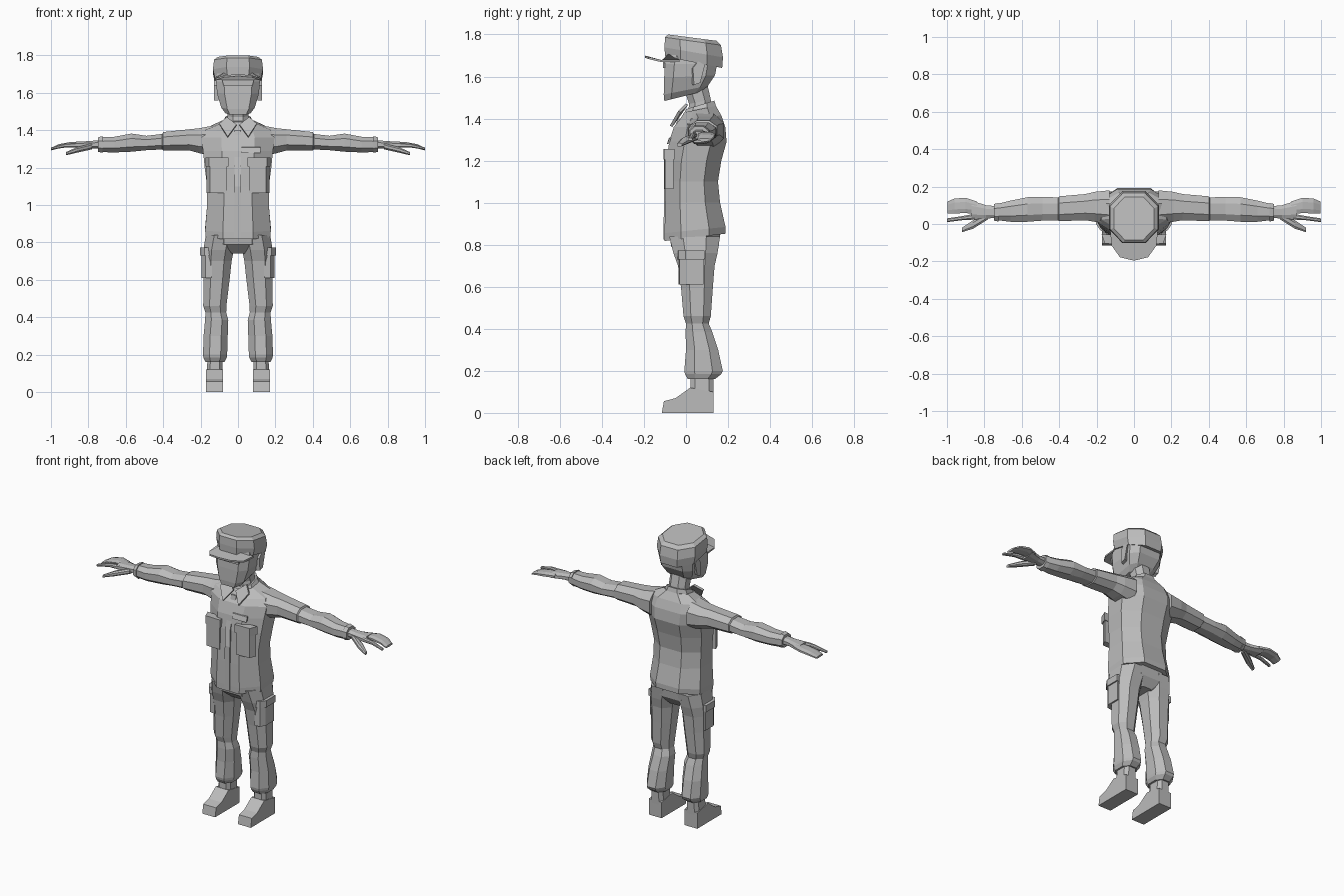
import bpy, bmesh
from mathutils import Vector

grey = bpy.data.materials.new("plain grey")
grey.diffuse_color = (0.5, 0.5, 0.5, 1)


def loft(name, rings, mirror=False):
    """Skin a list of equal-length point rings, capped at both ends."""
    bm = bmesh.new()
    vs = [[bm.verts.new(p) for p in r] for r in rings]
    n = len(rings[0])
    for a, b in zip(vs, vs[1:]):
        for i in range(n):
            j = (i + 1) % n
            bm.faces.new((a[i], a[j], b[j], b[i]))
    bm.faces.new(vs[0][::-1])
    bm.faces.new(vs[-1])
    bmesh.ops.recalc_face_normals(bm, faces=bm.faces)
    me = bpy.data.meshes.new(name)
    bm.to_mesh(me)
    bm.free()
    me.materials.append(grey)
    ob = bpy.data.objects.new(name, me)
    bpy.context.collection.objects.link(ob)
    if mirror:
        ob.modifiers.new("mirror", 'MIRROR').use_mirror_merge = False
    return ob


def octagon(u0, u1, v0, v1, c=0.27):
    a, b = c * (u1 - u0), c * (v1 - v0)
    return [(u0 + a, v0), (u1 - a, v0), (u1, v0 + b), (u1, v1 - b),
            (u1 - a, v1), (u0 + a, v1), (u0, v1 - b), (u0, v0 + b)]


def ring_z(z, x0, x1, y0, y1, tilt=0, c=0.27):
    """Octagon around the vertical axis; tilt lifts it towards the back."""
    mid = (y0 + y1) / 2
    return [(u, v, z + tilt * (v - mid)) for u, v in octagon(x0, x1, y0, y1, c)]


def ring_x(x, y0, y1, z0, z1, c=0.27):
    return [(x, u, v) for u, v in octagon(y0, y1, z0, z1, c)]


def prism(name, xy, z0, z1, mirror=False):
    return loft(name, [[(x, y, z) for x, y in xy] for z in (z0, z1)], mirror)


def slab(name, pts, offset, mirror=False):
    d = Vector(offset)
    return loft(name, [pts, [tuple(Vector(p) + d) for p in pts]], mirror)


# Jacket body: z, half width, front y, back y, tilt
body = [(0.835, 0.172, -0.102, 0.188, 0.12), (0.87, 0.176, -0.102, 0.188, 0.1),
        (1.0, 0.165, -0.099, 0.162, 0), (1.1, 0.165, -0.095, 0.152, 0),
        (1.2, 0.178, -0.092, 0.168, 0), (1.29, 0.187, -0.08, 0.193, 0),
        (1.36, 0.195, -0.058, 0.187, 0), (1.405, 0.175, -0.03, 0.168, 0.1),
        (1.445, 0.085, -0.008, 0.142, 0.2)]
loft("jacket_body", [ring_z(z, -h, h, a, b, t) for z, h, a, b, t in body])

# Collar band and pointed collar flaps
loft("collar_band", [ring_z(1.425, -0.085, 0.085, -0.02, 0.145, 0.3),
                     ring_z(1.465, -0.066, 0.066, 0.0, 0.135, 0.3)])
slab("collar_flap", [(0.008, -0.025, 1.425), (0.055, -0.065, 1.36),
                     (0.1, -0.025, 1.43), (0.06, 0.01, 1.465)], (0, -0.012, 0.006), True)

# Button placket following the chest
slab("placket", [(-0.02, -0.1, 0.825), (0.015, -0.1, 0.825), (0.015, -0.097, 1.1),
                 (-0.02, -0.097, 1.1)], (0, -0.007, 0))
slab("upper_placket", [(-0.02, -0.095, 1.1), (0.015, -0.095, 1.1), (0.015, -0.09, 1.21),
                       (0.015, -0.03, 1.4), (-0.02, -0.03, 1.4), (-0.02, -0.09, 1.21)],
     (0, -0.009, 0))

# Chest pockets with flaps, and a chest strip on one side
prism("chest_pocket", [(0.058, -0.104), (0.15, -0.1), (0.168, -0.06), (0.058, -0.06)],
      1.065, 1.215, True)
prism("chest_pocket_flap", [(0.052, -0.108), (0.155, -0.105), (0.174, -0.055), (0.052, -0.06)],
      1.205, 1.255, True)
slab("chest_strip", [(0.02, -0.082, 1.28), (0.12, -0.08, 1.28),
                     (0.12, -0.07, 1.31), (0.02, -0.072, 1.31)], (0, -0.009, -0.002))

# Sleeves: x, y range, z range, with a small step at the upper seam
sleeve = [(0.13, 0.0, 0.18, 1.26, 1.425), (0.21, 0.012, 0.172, 1.278, 1.41),
          (0.26, 0.02, 0.16, 1.292, 1.405), (0.4, 0.015, 0.148, 1.292, 1.39),
          (0.405, 0.02, 0.142, 1.297, 1.38), (0.49, 0.018, 0.145, 1.293, 1.37),
          (0.57, 0.012, 0.143, 1.285, 1.382), (0.66, 0.012, 0.125, 1.281, 1.365),
          (0.73, 0.02, 0.108, 1.283, 1.362)]
loft("sleeve", [ring_x(*r) for r in sleeve], True)
loft("sleeve_cuff", [ring_x(0.725, 0.013, 0.112, 1.279, 1.368),
                     ring_x(0.748, 0.018, 0.107, 1.285, 1.362)], True)

# Hands: palm, joined fingers, forefinger, thumb
loft("palm", [ring_x(0.73, 0.032, 0.095, 1.3, 1.348), ring_x(0.79, 0.03, 0.1, 1.303, 1.342),
              ring_x(0.87, 0.022, 0.125, 1.303, 1.338)], True)
loft("fingers", [ring_x(0.84, 0.055, 0.12, 1.308, 1.336), ring_x(0.9, 0.058, 0.14, 1.31, 1.336),
                 ring_x(0.96, 0.057, 0.136, 1.303, 1.325),
                 ring_x(0.998, 0.055, 0.12, 1.292, 1.305)], True)
loft("forefinger", [ring_x(0.85, 0.024, 0.055, 1.306, 1.334), ring_x(0.92, 0.02, 0.042, 1.308, 1.33),
                    ring_x(1.0, 0.01, 0.03, 1.295, 1.308)], True)
loft("thumb", [ring_x(0.78, 0.025, 0.065, 1.298, 1.33), ring_x(0.86, -0.025, 0.02, 1.28, 1.31),
               ring_x(0.92, -0.044, -0.02, 1.266, 1.283)], True)

# Neck and head
loft("neck", [ring_z(1.41, -0.062, 0.062, 0.005, 0.13, 0.2),
              ring_z(1.48, -0.056, 0.056, 0.015, 0.118, 0.2),
              ring_z(1.57, -0.056, 0.056, -0.02, 0.1)])
loft("head", [ring_z(1.505, -0.068, 0.068, -0.103, 0.07, 0.25, 0.18),
              ring_z(1.535, -0.09, 0.09, -0.106, 0.105, 0.2, 0.18),
              ring_z(1.6, -0.112, 0.112, -0.104, 0.138, 0.05, 0.18),
              ring_z(1.66, -0.117, 0.117, -0.1, 0.148, 0, 0.18),
              ring_z(1.73, -0.11, 0.11, -0.08, 0.14, 0, 0.2)])
slab("brow", [(-0.078, -0.1, 1.64), (0.078, -0.1, 1.64),
              (0.085, -0.1, 1.668), (-0.085, -0.1, 1.668)], (0, -0.01, 0))
slab("ear", [(0.105, 0.03, 1.56), (0.105, 0.06, 1.57), (0.105, 0.082, 1.655),
             (0.105, 0.05, 1.672), (0.105, 0.025, 1.64)], (0.022, 0.008, 0), True)

# Cap crown and brim
loft("cap_crown", [ring_z(1.668, -0.124, 0.124, -0.1, 0.172, -0.2),
                   ring_z(1.715, -0.134, 0.134, -0.102, 0.176, -0.17),
                   ring_z(1.768, -0.128, 0.128, -0.1, 0.166, -0.14),
                   ring_z(1.785, -0.108, 0.108, -0.085, 0.145, -0.13)])
brim = [(-0.128, -0.03, 1.668), (-0.12, -0.115, 1.668), (-0.075, -0.178, 1.683),
        (0, -0.196, 1.69), (0.075, -0.178, 1.683), (0.12, -0.115, 1.668), (0.128, -0.03, 1.668),
        (0.07, -0.08, 1.7), (-0.07, -0.08, 1.7)]
slab("cap_brim", brim, (0, 0, 0.01))

# Trousers: hips, then one leg mirrored
loft("hips", [ring_z(0.74, -0.06, 0.06, -0.015, 0.12), ring_z(0.79, -0.165, 0.165, -0.07, 0.155),
              ring_z(0.88, -0.165, 0.165, -0.085, 0.165)])
leg = [(0.84, 0.005, 0.172, -0.08, 0.162), (0.76, 0.022, 0.185, -0.06, 0.15),
       (0.7, 0.034, 0.186, -0.038, 0.136), (0.6, 0.045, 0.184, -0.024, 0.128),
       (0.46, 0.062, 0.186, -0.012, 0.118), (0.425, 0.063, 0.174, 0.0, 0.108),
       (0.385, 0.052, 0.176, -0.002, 0.125), (0.3, 0.055, 0.184, 0.0, 0.153),
       (0.2, 0.058, 0.187, -0.008, 0.175), (0.185, 0.06, 0.185, -0.005, 0.168),
       (0.162, 0.072, 0.175, 0.008, 0.14)]
loft("trouser_leg", [ring_z(*r) for r in leg], True)

# Thigh pockets wrapped round the outer front corner
prism("thigh_pocket", [(0.14, -0.035), (0.175, -0.03), (0.194, 0.0), (0.194, 0.083), (0.14, 0.083)],
      0.61, 0.745, True)
prism("thigh_pocket_flap", [(0.135, -0.042), (0.178, -0.036), (0.202, -0.002), (0.202, 0.088),
                            (0.135, 0.088)], 0.73, 0.772, True)

# Boots: shaped side profile plus shaft
profile = [(0.13, 0), (0.13, 0.1), (0.02, 0.12), (-0.05, 0.07), (-0.105, 0.056), (-0.115, 0.0)]
loft("boot_foot", [[(x, y, z) for y, z in profile] for x in (0.08, 0.17)], True)
loft("boot_shaft", [ring_z(0.08, 0.082, 0.168, 0.02, 0.13, 0, 0.2),
                    ring_z(0.2, 0.085, 0.162, 0.022, 0.132, 0, 0.2)], True)
